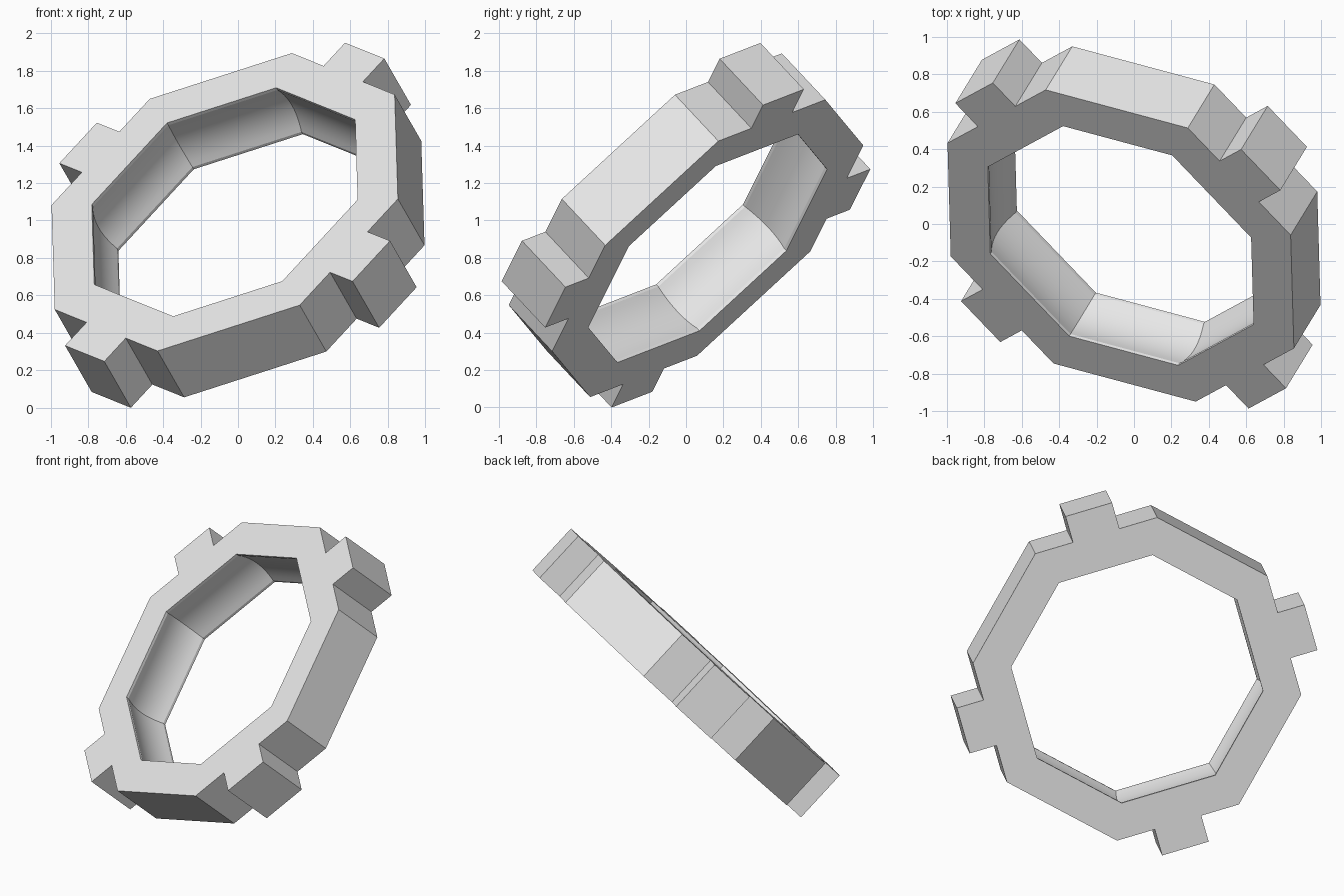
import bpy, bmesh
from math import sin, cos, pi, radians, atan
from mathutils import Matrix, Vector

if "Cube" in bpy.data.objects:
    bpy.data.objects.remove(bpy.data.objects["Cube"])

OUTER, INNER = 1.075, 0.825      # corner radii of the octagonal ring
HALF = 0.184                     # half thickness
TAB_HALF, TAB_HEIGHT = 0.157, 0.18
LIP, GROOVE, STEPS = 0.018, 0.04, 10
APOTHEM = OUTER * cos(pi / 8)

grey = bpy.data.materials.new("light_grey")
grey.use_nodes = True
colour = (0.8, 0.8, 0.8, 1)
grey.diffuse_color = colour
grey.node_tree.nodes["Principled BSDF"].inputs["Base Color"].default_value = colour


def corner(radius, i):
    a = (i - 0.5) * pi / 4
    return Vector((radius * cos(a), radius * sin(a), 0))


def side_outline(i):
    """Outer points of one octagon side; odd sides carry a square tab."""
    a = i * pi / 4
    out, along = Vector((cos(a), sin(a), 0)), Vector((-sin(a), cos(a), 0))
    pts = [corner(OUTER, i)]
    if i % 2:
        for u, h in ((-1, 0), (-1, 1), (1, 1), (1, 0)):
            pts.append(out * (APOTHEM + h * TAB_HEIGHT) + along * u * TAB_HALF)
    return pts + [corner(OUTER, i + 1)]


# Bore profile (radius, z): a short flat lip at each end, shallow arc groove between
span = HALF - LIP
bore = [(INNER, HALF)]
for k in range(STEPS + 1):
    t = 1 - 2 * k / STEPS
    bore.append((INNER + GROOVE * (1 - t * t), t * span))
bore.append((INNER, -HALF))

bm = bmesh.new()
up = Vector((0, 0, HALF))


def face(points):
    return bm.faces.new([bm.verts.new(p) for p in points])


for i in range(8):
    outline = side_outline(i)
    rim = outline + [corner(INNER, i + 1), corner(INNER, i)]
    # Flat front and back faces
    face([p + up for p in rim])
    face([p - up for p in reversed(rim)])
    # Outer walls and tab sides
    for a, b in zip(outline, outline[1:]):
        face([a - up, b - up, b + up, a + up])
    # Grooved bore
    for (r0, z0), (r1, z1) in zip(bore, bore[1:]):
        top, low = Vector((0, 0, z0)), Vector((0, 0, z1))
        face([corner(r0, i) + top, corner(r0, i + 1) + top,
              corner(r1, i + 1) + low, corner(r1, i) + low])

bmesh.ops.remove_doubles(bm, verts=bm.verts, dist=0.0001)
bmesh.ops.recalc_face_normals(bm, faces=bm.faces)

# Tilt the ring into its resting pose
axis = Vector((-0.386, -0.631, 0.673)).normalized()
side = Vector((0.922, -0.247, 0.297))
side = (side - axis * side.dot(axis)).normalized()
pose = Matrix((side, axis.cross(side), axis)).transposed().to_4x4()
bm.transform(pose)
lowest = min(v.co.z for v in bm.verts)
bmesh.ops.translate(bm, verts=bm.verts, vec=(0, 0, -lowest))

mesh = bpy.data.meshes.new("tabbed_ring")
bm.to_mesh(mesh)
bm.free()
mesh.materials.append(grey)
ring = bpy.data.objects.new("tabbed_ring", mesh)
bpy.context.collection.objects.link(ring)
bpy.context.view_layer.objects.active = ring
ring.select_set(True)
bpy.ops.object.shade_smooth_by_angle(angle=radians(15))
